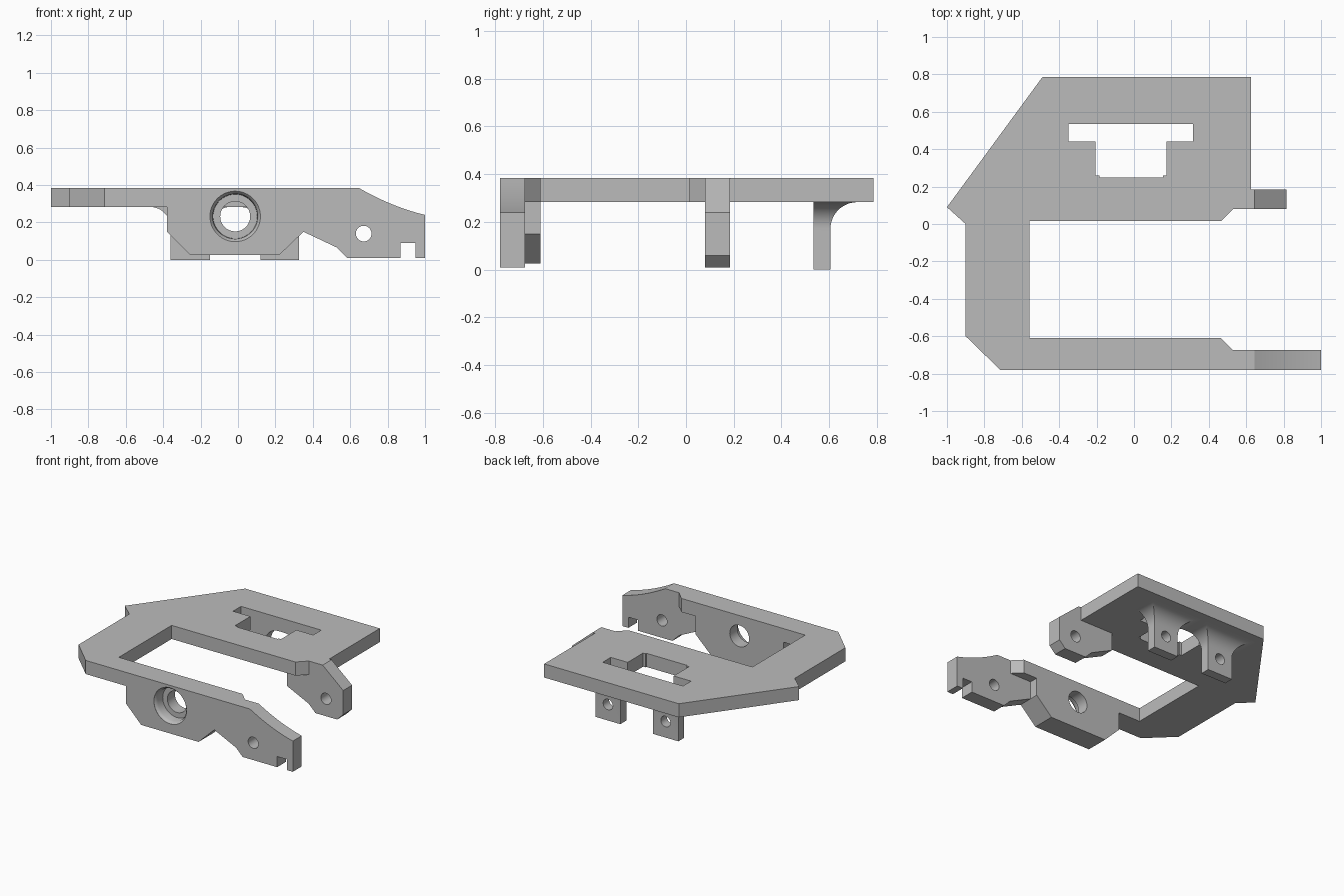
import bpy, bmesh, math

cube = bpy.data.objects.get("Cube")
if cube:
    bpy.data.objects.remove(cube, do_unlink=True)

grey = bpy.data.materials.new("bracket_grey")
grey.use_nodes = True
COLOUR = (0.5, 0.5, 0.5, 1)
grey.diffuse_color = COLOUR
grey.node_tree.nodes["Principled BSDF"].inputs["Base Color"].default_value = COLOUR


def loft(name, sections):
    """Skin a list of equal-length closed sections and cap the ends."""
    bm = bmesh.new()
    rings = [[bm.verts.new(p) for p in s] for s in sections]
    for a, b in zip(rings, rings[1:]):
        for i in range(len(a)):
            j = (i + 1) % len(a)
            bm.faces.new((a[i], a[j], b[j], b[i]))
    bm.faces.new(rings[0])
    bm.faces.new(rings[-1])
    bmesh.ops.recalc_face_normals(bm, faces=bm.faces)
    mesh = bpy.data.meshes.new(name)
    bm.to_mesh(mesh)
    bm.free()
    mesh.materials.append(grey)
    obj = bpy.data.objects.new(name, mesh)
    bpy.context.collection.objects.link(obj)
    return obj


def slab(name, outline, z0, z1):
    return loft(name, [[(x, y, z) for x, y in outline] for z in (z0, z1)])


def wall(name, outline, y0, y1):
    return loft(name, [[(x, y, z) for x, z in outline] for y in (y0, y1)])


def bore(cx, cz, steps, sides=48):
    """Turned cutter along y from (y, radius) steps."""
    turn = [2 * math.pi * i / sides for i in range(sides)]
    obj = loft("cutter", [[(cx + r * math.cos(t), y, cz + r * math.sin(t)) for t in turn]
                          for y, r in steps])
    obj.hide_render = True
    return obj


def cut(parts, cutter):
    for part in parts:
        mod = part.modifiers.new("cut", "BOOLEAN")
        mod.operation = "DIFFERENCE"
        mod.solver = "EXACT"
        mod.object = cutter
        bpy.context.view_layer.objects.active = part
        bpy.ops.object.modifier_apply(modifier=mod.name)
    bpy.data.objects.remove(cutter, do_unlink=True)


BOTTOM, TOP = 0.283, 0.385

# Flat C-shaped top plate
plate = slab("top_plate", [
    (-1, 0.09), (-0.49, 0.785), (0.625, 0.785), (0.625, 0.185), (0.645, 0.185),
    (0.645, 0.08), (0.53, 0.08), (0.465, 0.015), (-0.56, 0.015), (-0.56, -0.61),
    (0.465, -0.61), (0.53, -0.675), (0.645, -0.675), (0.645, -0.78),
    (-0.715, -0.78), (-0.9, -0.6), (-0.9, 0)], BOTTOM, TOP)

# T-shaped slot through the plate
slot = slab("slot_cutter", [
    (-0.35, 0.535), (0.315, 0.535), (0.315, 0.44), (0.175, 0.44), (0.175, 0.258),
    (0.155, 0.258), (0.155, 0.248), (-0.185, 0.248), (-0.185, 0.258),
    (-0.205, 0.258), (-0.205, 0.44), (-0.35, 0.44)], 0.2, 0.5)
cut([plate], slot)

# Front arm with a curved top edge and a notch near its tip
curve = []
for i in range(13):
    t = i / 12
    curve.append((0.645 + 0.355 * t, TOP - 0.205 * t + 0.06 * t * t))
boss = [(-0.38, BOTTOM), (-0.38, 0.15), (-0.255, 0.025), (0.22, 0.025), (0.35, 0.15)]
front_arm = wall("front_arm", boss + [
    (0.53, 0.065), (0.585, 0.01), (0.87, 0.01), (0.87, 0.09), (0.95, 0.09),
    (0.95, 0.01), (1, 0.01)] + curve[::-1] + [(0.645, BOTTOM)], -0.78, -0.675)

# Thicker backing behind the front bore
backing = wall("bore_backing", boss + [(0.35, BOTTOM)], -0.675, -0.61)

# Shorter middle arm
middle_arm = wall("middle_arm", [
    (0.35, BOTTOM), (0.35, 0.15), (0.53, 0.065), (0.585, 0.01), (0.765, 0.01),
    (0.815, 0.06), (0.815, 0.24), (0.645, TOP), (0.645, BOTTOM)], 0.08, 0.185)

# Rear tabs flaring into the plate on both sides and the back
RADIUS = 0.112
tabs = []
for side, x0, x1 in (("right", -0.36, -0.15), ("left", 0.12, 0.325)):
    flare = [(0, 0)]
    for i in range(13):
        a = math.pi / 2 * i / 12
        flare.append((BOTTOM - RADIUS * (1 - math.sin(a)), RADIUS * (1 - math.cos(a))))
    tab = loft(side + "_rear_tab", [
        [(x0 - d, 0.535, z), (x1 + d, 0.535, z), (x1 + d, 0.605 + d, z), (x0 - d, 0.605 + d, z)]
        for z, d in flare])
    cut([tab], bore((x0 + x1) / 2, 0.12, [(0.45, 0.04), (0.8, 0.04)], 32))
    tabs.append(tab)

# Stepped front bore and the pivot holes in both arms
cut([plate, front_arm, backing], bore(-0.015, 0.232, [
    (-0.82, 0.135), (-0.779, 0.135), (-0.77, 0.126), (-0.755, 0.12), (-0.7, 0.118),
    (-0.7, 0.08), (-0.5, 0.08)], 64))
cut([front_arm, middle_arm], bore(0.672, 0.14, [(-0.9, 0.042), (0.4, 0.042)], 32))

# Smooth curved areas, keep hard edges
bpy.ops.object.select_all(action="DESELECT")
for part in [plate, front_arm, backing, middle_arm] + tabs:
    part.select_set(True)
    bpy.context.view_layer.objects.active = part
bpy.ops.object.shade_smooth_by_angle(angle=math.radians(25))
